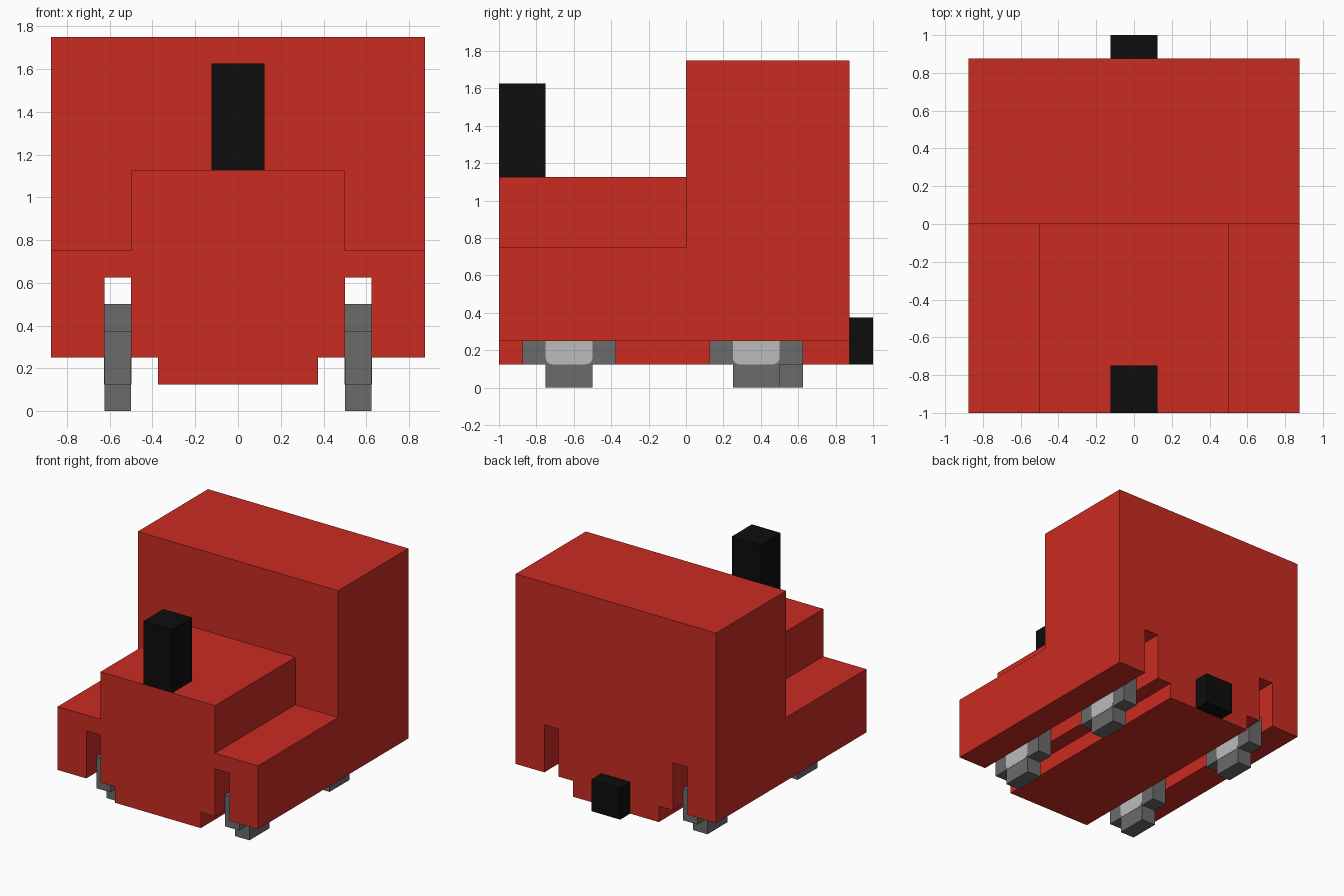
import bpy, bmesh
from math import cos, sin, pi
from mathutils import Vector

cube = bpy.data.objects.get("Cube")
if cube:
    bpy.data.objects.remove(cube, do_unlink=True)


def material(name, rgb):
    m = bpy.data.materials.new(name)
    m.use_nodes = True
    m.diffuse_color = (*rgb, 1)
    m.node_tree.nodes["Principled BSDF"].inputs["Base Color"].default_value = (*rgb, 1)
    return m


RED = material("red paint", (0.59, 0.025, 0.016))
BLACK = material("black", (0.004, 0.004, 0.004))
TYRE = material("tyre grey", (0.147, 0.147, 0.147))
HUB = material("hub light grey", (0.497, 0.497, 0.497))


def extrude(name, outline, axis, start, end, mat):
    """Extrude a 2D outline along x or y; its second coordinate is z."""
    def place(u, z, d):
        return (d, u, z) if axis == "x" else (u, d, z)
    bm = bmesh.new()
    face = bm.faces.new([bm.verts.new(place(u, z, start)) for u, z in outline])
    ext = bmesh.ops.extrude_face_region(bm, geom=[face])
    shift = Vector(place(0, 0, end - start))
    moved = [v for v in ext["geom"] if isinstance(v, bmesh.types.BMVert)]
    bmesh.ops.translate(bm, verts=moved, vec=shift)
    bmesh.ops.recalc_face_normals(bm, faces=bm.faces)
    mesh = bpy.data.meshes.new(name)
    bm.to_mesh(mesh)
    bm.free()
    mesh.materials.append(mat)
    ob = bpy.data.objects.new(name, mesh)
    bpy.context.collection.objects.link(ob)
    return ob


def mirrored(half):
    return half + [(-x, z) for x, z in reversed(half)]


def rectangle(w, z0, z1):
    return mirrored([(w, z0), (w, z1)])


# Underside shared by both body sections: keel, sills and wheel slots
underside = [(0.375, 0.125), (0.375, 0.25), (0.5, 0.25), (0.5, 0.625),
             (0.625, 0.625), (0.625, 0.25), (0.875, 0.25)]
bonnet_top = [(0.875, 0.75), (0.5, 0.75), (0.5, 1.125)]
extrude("front_body", mirrored(underside + bonnet_top), "y", -1, 0, RED)
extrude("rear_cab", mirrored(underside + [(0.875, 1.75)]), "y", 0, 0.875, RED)

# Chimney and tow hitch
extrude("chimney", rectangle(0.125, 1.125, 1.625), "y", -1, -0.75, BLACK)
extrude("tow_hitch", rectangle(0.125, 0.125, 0.375), "y", 0.875, 1, BLACK)


def wheel(name, side, y):
    """Cross-shaped wheel with a rounded square hub showing on both faces."""
    a, b, zc = 0.125, 0.25, 0.25
    quarter = [(b, a), (a, a), (a, b)]
    cross, hub = [], []
    r = 0.035
    for k in range(4):
        c, s = round(cos(k * pi / 2)), round(sin(k * pi / 2))
        cross += [(y + c * u - s * v, zc + s * u + c * v) for u, v in quarter]
        cross.append((y - s * b - c * a, zc + c * b - s * a))
        for i in range(5):
            t = k * pi / 2 + i * pi / 8
            hub.append((y + (c - s) * (a - r) + r * cos(t),
                        zc + (c + s) * (a - r) + r * sin(t)))
    # Drop repeated corners where neighbouring arms meet
    cross = list(dict.fromkeys(cross))
    extrude(name, cross, "x", side * 0.5, side * 0.625, TYRE)
    extrude(name + "_hub", hub, "x", side * 0.498, side * 0.627, HUB)


wheel("front_left_wheel", 1, -0.625)
wheel("front_right_wheel", -1, -0.625)
wheel("rear_left_wheel", 1, 0.375)
wheel("rear_right_wheel", -1, 0.5)
